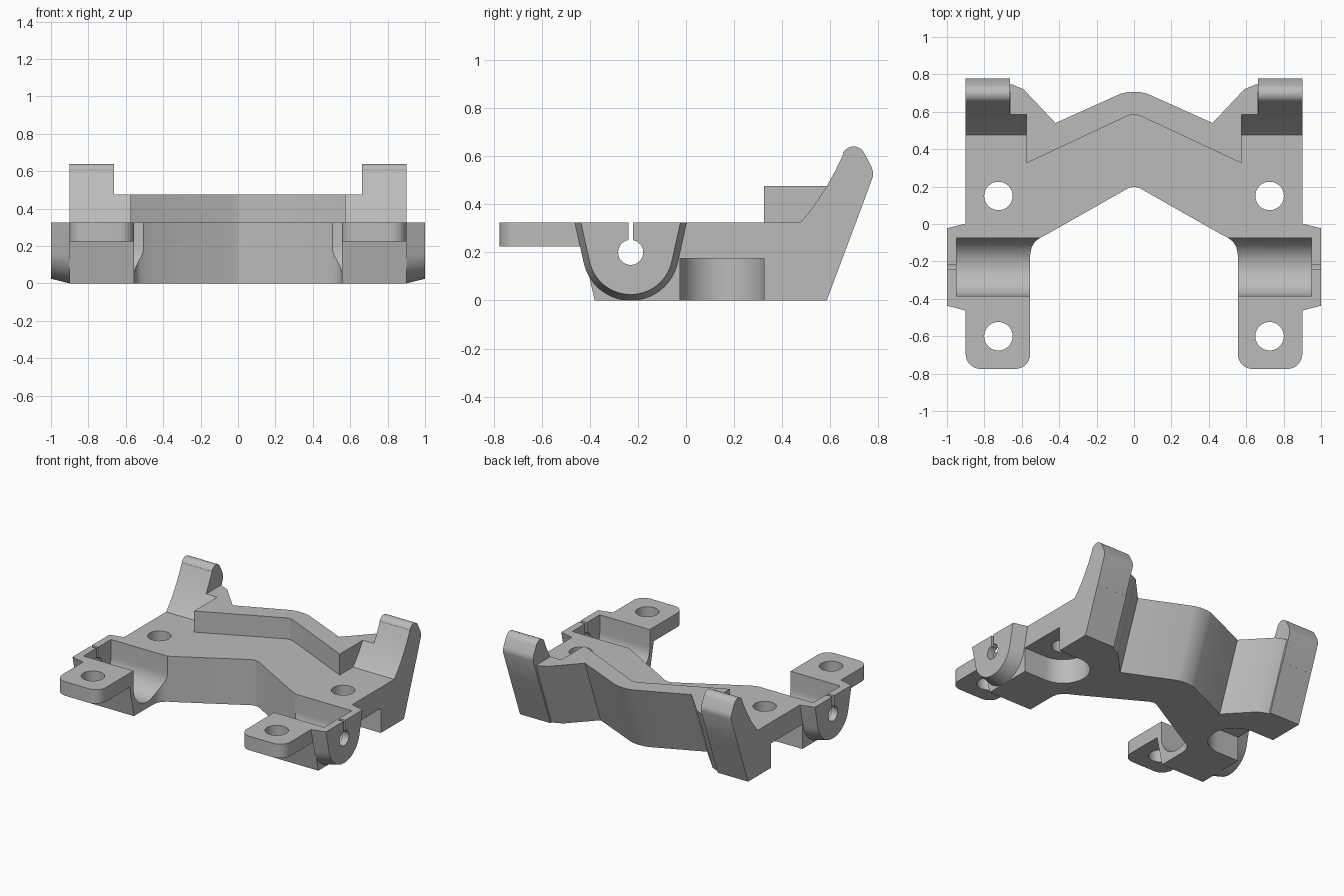
import bpy, bmesh, math
from mathutils import Vector

if "Cube" in bpy.data.objects:
    bpy.data.objects.remove(bpy.data.objects["Cube"])

grey = bpy.data.materials.new("plain grey")
grey.use_nodes = True
grey.diffuse_color = (0.5, 0.5, 0.5, 1)
grey.node_tree.nodes["Principled BSDF"].inputs["Base Color"].default_value = grey.diffuse_color

TOP, RIM = 0.325, 0.475      # deck and rim heights
LEAN = 0.375                 # backward lean of the rear face
HUB_Y, HUB_Z = -0.23, 0.2    # axle centre


def loft(name, rings, mirror=False):
    """Closed solid through rings of equal point count."""
    bm = bmesh.new()
    loops = [[bm.verts.new(p) for p in ring] for ring in rings]
    n = len(loops[0])
    for a, b in zip(loops, loops[1:]):
        for i in range(n):
            j = (i + 1) % n
            bm.faces.new((a[i], a[j], b[j], b[i]))
    bm.faces.new(loops[0])
    bm.faces.new(loops[-1])
    bmesh.ops.recalc_face_normals(bm, faces=bm.faces)
    me = bpy.data.meshes.new(name)
    bm.to_mesh(me)
    bm.free()
    ob = bpy.data.objects.new(name, me)
    bpy.context.collection.objects.link(ob)
    me.materials.append(grey)
    if mirror:
        ob.modifiers.new("Mirror", "MIRROR").use_mirror_merge = False
    return ob


def along_z(name, pts, z0, z1, mirror=True):
    return loft(name, [[(x, y, z) for x, y in pts] for z in (z0, z1)], mirror)


def along_x(name, pts, x0, x1, mirror=True):
    return loft(name, [[(x, y, z) for y, z in pts] for x in (x0, x1)], mirror)


def arc(cx, cy, r, a0, a1, n=16):
    return [(cx + r * math.cos(math.radians(a0 + (a1 - a0) * i / n)),
             cy + r * math.sin(math.radians(a0 + (a1 - a0) * i / n))) for i in range(n + 1)]


def circle(cx, cy, r):
    return arc(cx, cy, r, 0, 352.5, 47)


def both_sides(half):
    """Complete a half outline that starts and ends on the centre line."""
    return half + [(-x, y) for x, y in reversed(half) if x > 0]


def combine(target, others, op):
    for other in others:
        mod = target.modifiers.new(op, "BOOLEAN")
        mod.operation, mod.object, mod.solver = op, other, "EXACT"
        bpy.context.view_layer.objects.active = target
        bpy.ops.object.modifier_apply(modifier=mod.name)
    for other in others:
        bpy.data.objects.remove(other)


# Main deck: chevron crosspiece with two arms, front and rear faces leaning
rear = [(0.66, 0.75), (0.59, 0.72), (0.42, 0.54), (0.07, 0.697), (0.035, 0.705), (0, 0.707)]
inner = [(0, 0.2), (0.03, 0.192), (0.46, -0.052), (0.5, -0.072), (0.53, -0.095),
         (0.548, -0.125), (0.555, -0.165)]


def leaned(pts, z):
    return [(x, y - LEAN * (RIM - z)) for x, y in pts]


def deck_ring(z):
    front = HUB_Y - 0.15 - 0.22 * z
    back = leaned([(0.9, 0.763), (0.66, 0.763)] + rear, z)
    half = inner + [(0.555, front), (0.9, front)] + back
    return [(x, y, z) for x, y in both_sides(half)]


deck = loft("main_deck", [deck_ring(0), deck_ring(TOP)])

# Front mounting tabs with rounded corners
tab = [(0.555, -0.4)] + arc(0.635, -0.695, 0.08, 180, 270, 8) \
    + arc(0.82, -0.695, 0.08, 270, 360, 8) + [(0.9, -0.4)]
tabs = along_z("mounting_tabs", tab, 0.225, TOP)


# Tapered outer axle housings
def housing_ring(x, r):
    t = math.radians(12.5)
    w = (r + (TOP - HUB_Z) * math.sin(t)) / math.cos(t)
    pts = [(HUB_Y - w, TOP)] + arc(HUB_Y, HUB_Z, r, 192.5 - 25, 372.5, 28)[2:] + [(HUB_Y + w, TOP)]
    pts = [(HUB_Y - w, TOP)] + arc(HUB_Y, HUB_Z, r, 192.5, 347.5, 28) + [(HUB_Y + w, TOP)]
    return [(x, y, z) for y, z in pts]


housings = loft("axle_housings", [housing_ring(0.9, 0.2), housing_ring(1.0, 0.175)], True)
combine(deck, [tabs, housings], "UNION")

# Cut the troughs, axle holes, slots, bolt holes and underside pockets
trough = [(HUB_Y + 0.155, 0.5)] + arc(HUB_Y, HUB_Z, 0.155, 0, -180, 32) + [(HUB_Y - 0.155, 0.5)]
slot = [(HUB_Y + s * 0.01, z) for s, z in ((-1, HUB_Z), (1, HUB_Z), (1, 0.5), (-1, 0.5))]
pocket = [(1.1, -0.025)] + arc(0.725, 0.15, 0.175, 270, 90, 24) + [(1.1, 0.325)]
cutters = [
    along_x("trough_cutter", trough, 0.4, 0.95),
    along_x("axle_cutter", circle(HUB_Y, HUB_Z, 0.052), 0.9, 1.1),
    along_x("slot_cutter", slot, 0.9, 1.1),
    along_z("rear_bolt_cutter", circle(0.725, 0.15, 0.076), -0.1, 0.5),
    along_z("front_bolt_cutter", circle(0.725, -0.6, 0.076), -0.1, 0.5),
    along_z("pocket_cutter", pocket, -0.1, 0.175),
]
combine(deck, cutters, "DIFFERENCE")

# Raised rear rim following the chevron
rim_front = [(0, 0.587), (0.03, 0.58), (0.575, 0.325), (0.575, 0.585), (0.66, 0.585)]
rim = loft("rear_rim", [[(x, y, z) for x, y in both_sides(rim_front + leaned(rear, z))]
                        for z in (TOP, RIM)])

# Upright rear posts with rounded tips, and the ramps beside them
ramp = [(0.475, TOP), (0.508, 0.362), (0.545, 0.412), (0.585, RIM)]
post = ramp + [(0.62, 0.538), (0.652, 0.605)] + arc(0.697, 0.59, 0.05, 155, 25, 12) \
    + [(0.772, 0.553), (0.777, 0.535), (0.777, 0.515), (0.707, TOP)]
posts = along_x("rear_posts", post, 0.662, 0.9)
ramps = along_x("post_ramps", ramp + [(0.585, TOP)], 0.575, 0.662)

# Finish
for ob in (deck, rim, posts, ramps):
    bpy.ops.object.select_all(action="DESELECT")
    ob.select_set(True)
    bpy.context.view_layer.objects.active = ob
    for mod in list(ob.modifiers):
        bpy.ops.object.modifier_apply(modifier=mod.name)
    bpy.ops.object.shade_smooth_by_angle(angle=math.radians(25))
